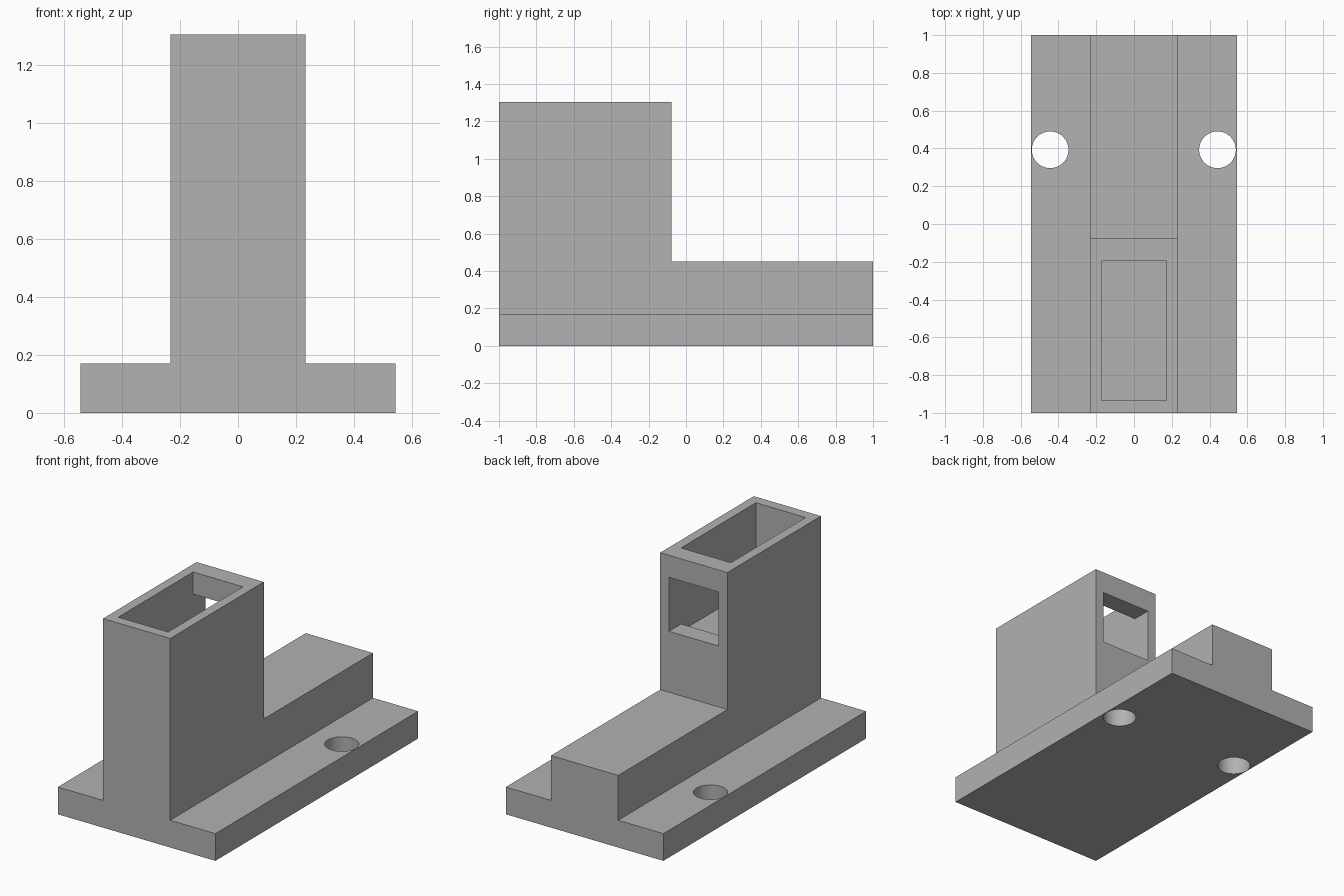
import bpy
import bmesh
from mathutils import Matrix, Vector

cube = bpy.data.objects.get("Cube")
if cube:
    bpy.data.objects.remove(cube, do_unlink=True)

# Single matte grey
grey = bpy.data.materials.new("plain grey")
grey.use_nodes = True
colour = (0.445, 0.445, 0.445, 1)
grey.diffuse_color = colour
grey.node_tree.nodes["Principled BSDF"].inputs["Base Color"].default_value = colour


def finish(name, bm):
    bmesh.ops.recalc_face_normals(bm, faces=bm.faces)
    mesh = bpy.data.meshes.new(name)
    bm.to_mesh(mesh)
    bm.free()
    mesh.materials.append(grey)
    obj = bpy.data.objects.new(name, mesh)
    bpy.context.collection.objects.link(obj)
    return obj


def box(name, low, high):
    low, high = Vector(low), Vector(high)
    bm = bmesh.new()
    bmesh.ops.create_cube(bm, size=1, matrix=Matrix.Translation((low + high) / 2)
                          @ Matrix.Diagonal((*(high - low), 1)))
    return finish(name, bm)


def cylinder(name, x, y, radius, height):
    bm = bmesh.new()
    bmesh.ops.create_cone(bm, cap_ends=True, segments=64, radius1=radius,
                          radius2=radius, depth=height,
                          matrix=Matrix.Translation((x, y, 0)))
    return finish(name, bm)


def cut(target, cutter, operation="DIFFERENCE"):
    mod = target.modifiers.new(cutter.name, "BOOLEAN")
    mod.operation = operation
    mod.solver = "EXACT"
    mod.object = cutter
    cutter.hide_render = True
    cutter.hide_set(True)


# Body: T-shaped rail extruded along y
half, rib, flange, step, top = 0.544, 0.232, 0.17, 0.45, 1.305
profile = [(-half, 0), (half, 0), (half, flange), (rib, flange),
           (rib, step), (-rib, step), (-rib, flange), (-half, flange)]
bm = bmesh.new()
face = bm.faces.new([bm.verts.new((x, -1, z)) for x, z in profile])
side = bmesh.ops.extrude_face_region(bm, geom=[face])
bmesh.ops.translate(bm, vec=(0, 2, 0),
                    verts=[v for v in side["geom"] if isinstance(v, bmesh.types.BMVert)])
body = finish("bracket_body", bm)

# Tower rising from the front of the rail
tower_back = -0.077
cut(body, box("tower_block", (-rib, -1, flange), (rib, tower_back, top)), "UNION")

# Pocket open at the top, window through the back wall
inner, floor = 0.172, 0.785
cut(body, box("pocket_cutter", (-inner, -0.935, floor), (inner, -0.197, top + 0.2)))
cut(body, box("window_cutter", (-inner, -0.5, 0.83), (inner, tower_back + 0.1, 1.167)))

# Screw holes through the flanges
for name, x in (("right", -0.444), ("left", 0.442)):
    cut(body, cylinder(name + "_hole_cutter", x, 0.393, 0.097, 1))

# Bake the cuts and remove the helpers
bpy.context.view_layer.update()
graph = bpy.context.evaluated_depsgraph_get()
result = bpy.data.meshes.new_from_object(body.evaluated_get(graph))
helpers = [m.object for m in body.modifiers]
body.modifiers.clear()
body.data = result
for helper in helpers:
    bpy.data.objects.remove(helper, do_unlink=True)

# Smooth hole walls, crisp edges elsewhere
bpy.ops.object.select_all(action="DESELECT")
body.select_set(True)
bpy.context.view_layer.objects.active = body
bpy.ops.object.shade_smooth_by_angle()
